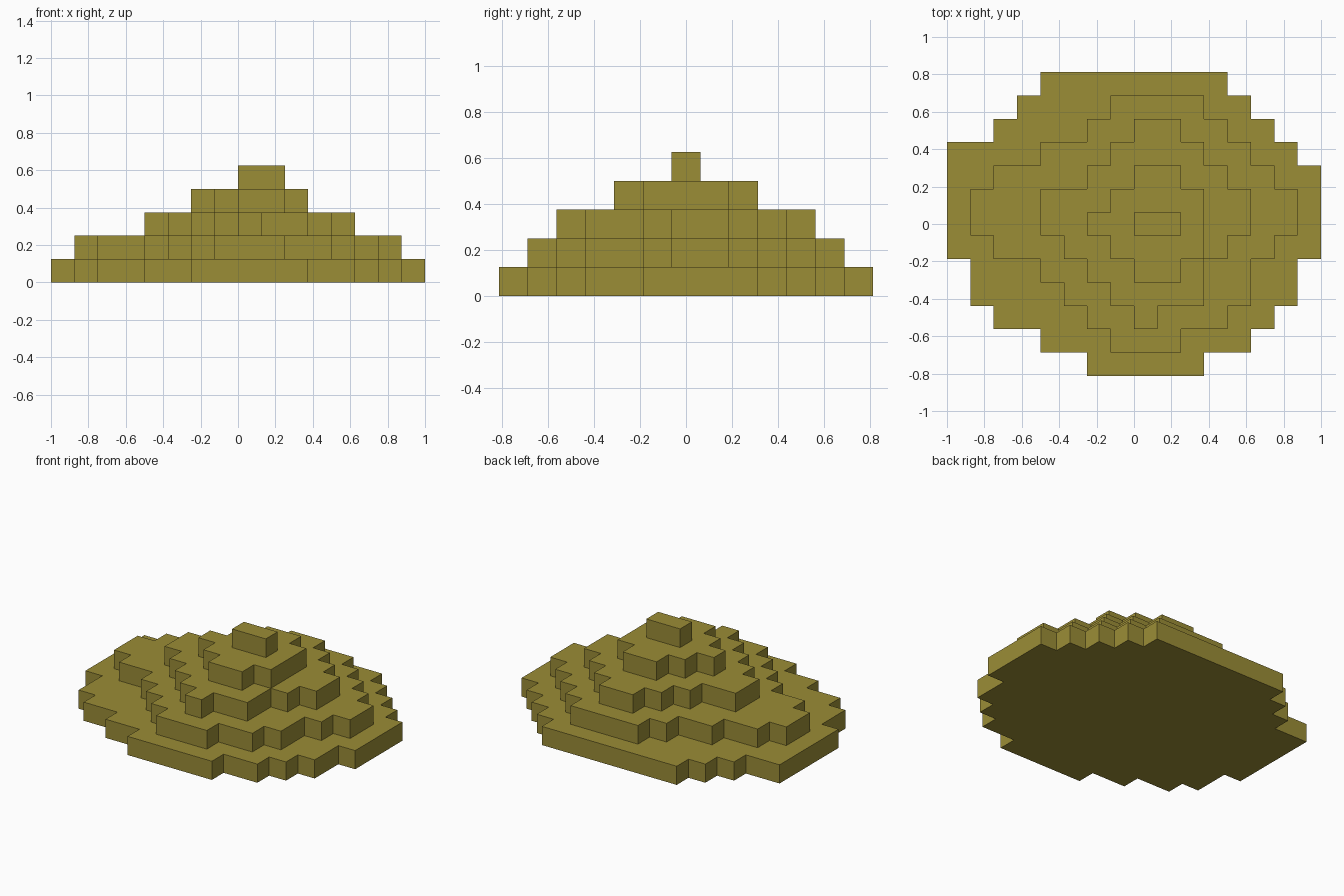
import bpy
import bmesh

cube = bpy.data.objects.get("Cube")
if cube:
    bpy.data.objects.remove(cube, do_unlink=True)

CELL = 0.125          # grid step, also the height of each terrace
Y_FRONT = -0.8125     # y of the front edge of row 0

# One flat colour for the whole mound
olive = bpy.data.materials.new("olive_earth")
olive.use_nodes = True
colour = (0.328, 0.266, 0.037, 1.0)
olive.diffuse_color = colour
olive.node_tree.nodes["Principled BSDF"].inputs["Base Color"].default_value = colour

# Terraces from bottom to top: name, first row, (left, right) cell edges per row going back
TERRACES = [
    ("base_terrace", 0, [(-2, 3), (-4, 5), (-6, 6), (-7, 7), (-7, 7), (-8, 8), (-8, 8),
                         (-8, 8), (-8, 8), (-8, 7), (-6, 6), (-5, 5), (-4, 4)]),
    ("second_terrace", 1, [(-1, 2), (-2, 4), (-3, 5), (-4, 5), (-6, 6), (-7, 7),
                           (-7, 7), (-6, 6), (-4, 5), (-2, 4), (-1, 3)]),
    ("third_terrace", 2, [(0, 1), (-1, 3), (-2, 3), (-3, 4), (-4, 5),
                          (-4, 5), (-2, 4), (-1, 3), (0, 2)]),
    ("fourth_terrace", 4, [(0, 2), (-1, 3), (-2, 3), (-1, 3), (0, 2)]),
    ("peak_block", 6, [(0, 2)]),
]


def stepped_side(edges, first_row):
    """Corner points of one stepped side, front to back, only where the edge moves."""
    points = [(edges[0], first_row)]
    for i in range(1, len(edges)):
        if edges[i] != edges[i - 1]:
            points += [(edges[i - 1], first_row + i), (edges[i], first_row + i)]
    points.append((edges[-1], first_row + len(edges)))
    return points


def build_terrace(name, level, first_row, rows):
    right = stepped_side([r for _, r in rows], first_row)
    left = stepped_side([l for l, _ in rows], first_row)
    outline = right + left[::-1]
    bm = bmesh.new()

    def ring(z):
        return [bm.verts.new((x * CELL, Y_FRONT + y * CELL, z)) for x, y in outline]

    low, high = ring(level * CELL), ring((level + 1) * CELL)
    bm.faces.new(high)
    if level == 0:                      # only the base has an exposed underside
        bm.faces.new(low[::-1])
    n = len(outline)
    for i in range(n):
        j = (i + 1) % n
        bm.faces.new((low[i], low[j], high[j], high[i]))
    mesh = bpy.data.meshes.new(name)
    bm.to_mesh(mesh)
    bm.free()
    mesh.materials.append(olive)
    obj = bpy.data.objects.new(name, mesh)
    bpy.context.collection.objects.link(obj)


for level, (name, first_row, rows) in enumerate(TERRACES):
    build_terrace(name, level, first_row, rows)
